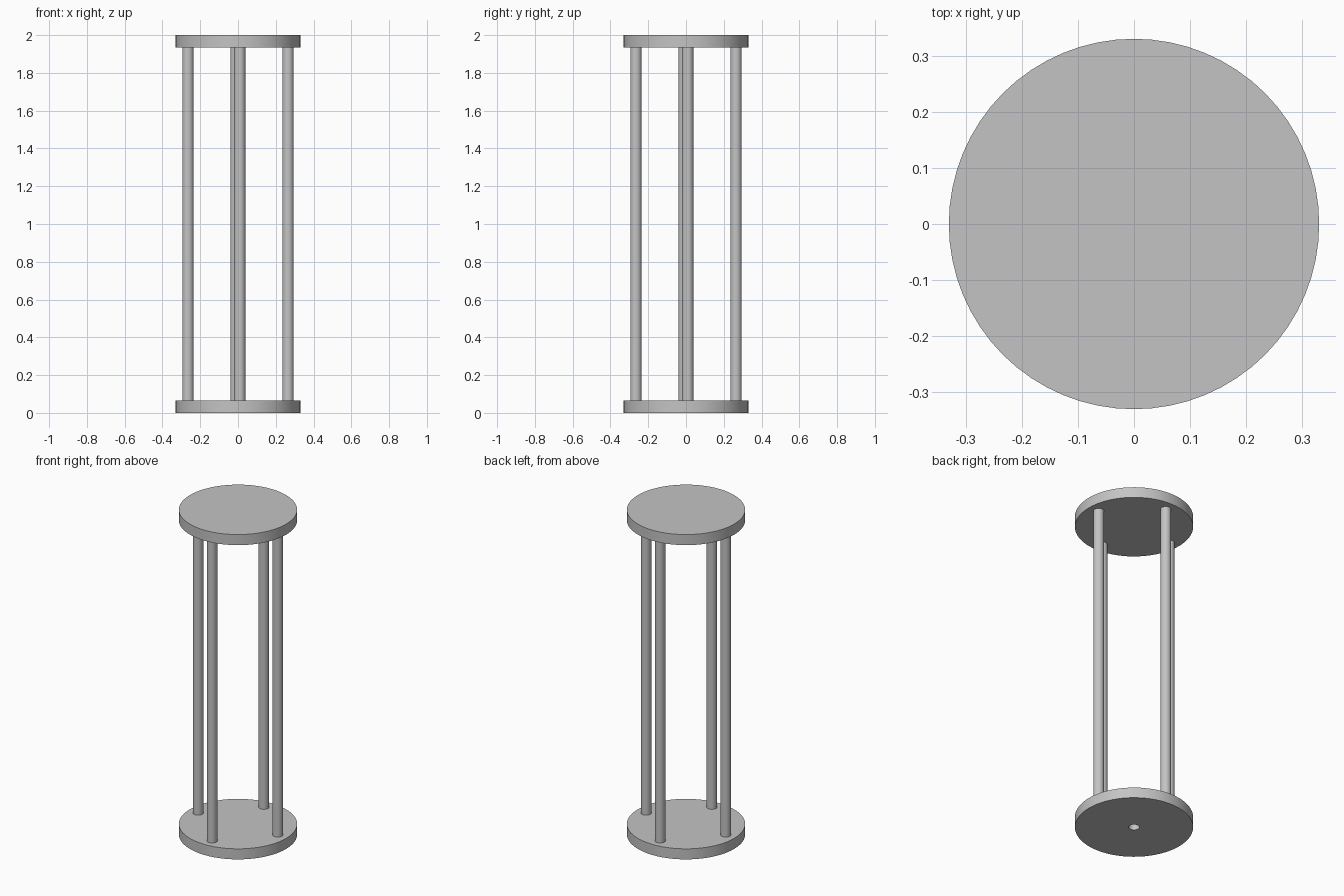
import bpy, bmesh, math
from mathutils import Vector

if "Cube" in bpy.data.objects:
    bpy.data.objects.remove(bpy.data.objects["Cube"], do_unlink=True)

HEIGHT = 2.0
PLATE_R, PLATE_T = 0.33, 0.065
POST_R, POST_RING = 0.03, 0.265
HOLE_R, HOLE_DEPTH = 0.03, 0.045

grey = bpy.data.materials.new("plain grey")
grey.use_nodes = True
colour = (0.55, 0.55, 0.55, 1)
grey.diffuse_color = colour
grey.node_tree.nodes["Principled BSDF"].inputs["Base Color"].default_value = colour


def lathe(name, profile, location, steps):
    """Revolve a (radius, height) profile around the z axis."""
    bm = bmesh.new()
    verts = [bm.verts.new((r, 0, z)) for r, z in profile]
    edges = [bm.edges.new(pair) for pair in zip(verts, verts[1:])]
    bmesh.ops.spin(bm, geom=verts + edges, cent=(0, 0, 0), axis=(0, 0, 1),
                   angle=math.tau, steps=steps, use_merge=True)
    bmesh.ops.remove_doubles(bm, verts=bm.verts, dist=1e-5)
    bmesh.ops.recalc_face_normals(bm, faces=bm.faces)
    mesh = bpy.data.meshes.new(name)
    bm.to_mesh(mesh)
    bm.free()
    mesh.materials.append(grey)
    obj = bpy.data.objects.new(name, mesh)
    obj.location = location
    bpy.context.collection.objects.link(obj)
    bpy.ops.object.select_all(action="DESELECT")
    obj.select_set(True)
    bpy.context.view_layer.objects.active = obj
    bpy.ops.object.shade_smooth_by_angle(angle=math.radians(30))
    return obj


def cylinder(name, radius, height, location, steps):
    return lathe(name, [(0, 0), (radius, 0), (radius, height), (0, height)], location, steps)


# Bottom plate with a blind hole in the middle of its underside
lathe("bottom_plate",
      [(0, HOLE_DEPTH), (HOLE_R, HOLE_DEPTH), (HOLE_R, 0),
       (PLATE_R, 0), (PLATE_R, PLATE_T), (0, PLATE_T)], (0, 0, 0), 64)

# Top plate
cylinder("top_plate", PLATE_R, PLATE_T, (0, 0, HEIGHT - PLATE_T), 64)

# Four posts, the ring turned slightly off the axes
for i, side in enumerate(("left", "back", "right", "front")):
    a = math.radians(2 + 90 * i)
    spot = Vector((math.cos(a), math.sin(a), 0)) * POST_RING
    spot.z = PLATE_T
    cylinder(side + "_post", POST_R, HEIGHT - 2 * PLATE_T, spot, 32)
